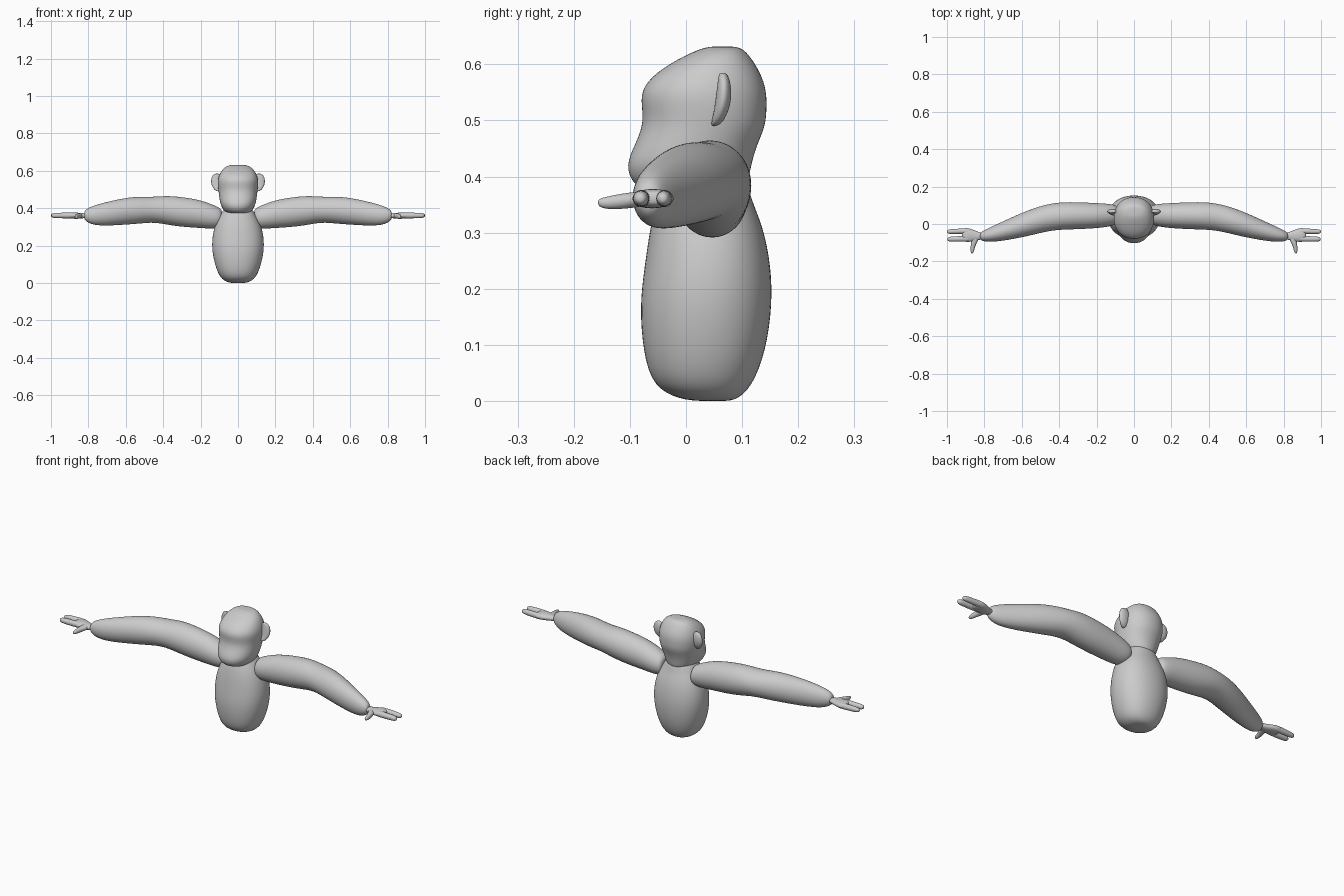
import bpy, math

grey = bpy.data.materials.new("plain grey")
grey.diffuse_color = (0.6, 0.6, 0.6, 1)


def loft(name, axis, rows, sides=16, power=2.2, mirror=False):
    """Skin rings along an axis; row = (position, min_a, max_a, min_b, max_b)."""
    verts, faces = [], []
    for p, a0, a1, b0, b1 in rows:
        for i in range(sides):
            t = 2 * math.pi * i / sides
            c, s = math.cos(t), math.sin(t)
            c = math.copysign(abs(c) ** (2 / power), c)
            s = math.copysign(abs(s) ** (2 / power), s)
            a = (a0 + a1) / 2 + c * (a1 - a0) / 2 * 1.02
            b = (b0 + b1) / 2 + s * (b1 - b0) / 2 * 1.02
            verts.append({"x": (p, a, b), "y": (a, p, b), "z": (a, b, p)}[axis])
    for r in range(len(rows) - 1):
        for i in range(sides):
            j = (i + 1) % sides
            faces.append((r * sides + i, r * sides + j,
                          (r + 1) * sides + j, (r + 1) * sides + i))
    faces.append(tuple(reversed(range(sides))))
    faces.append(tuple(range(len(verts) - sides, len(verts))))
    if (axis == "y") != (rows[-1][0] < rows[0][0]):   # keep normals outward
        faces = [f[::-1] for f in faces]
    me = bpy.data.meshes.new(name)
    me.from_pydata(verts, [], faces)
    me.materials.append(grey)
    me.polygons.foreach_set("use_smooth", [True] * len(me.polygons))
    ob = bpy.data.objects.new(name, me)
    bpy.context.collection.objects.link(ob)
    if mirror:
        m = ob.modifiers.new("mirror", "MIRROR")
        m.use_mirror_merge = False
    ob.modifiers.new("smooth", "SUBSURF").levels = 2
    ob.modifiers["smooth"].render_levels = 2
    return ob


def sym(rows):
    """Rows (z, half width, y min, y max) for a part centred on x."""
    return [(z, -w, w, y0, y1) for z, w, y0, y1 in rows]


# Torso
loft("body", "z", sym([
    (0.0, 0.02, 0.03, 0.07), (0.002, 0.055, -0.01, 0.09), (0.025, 0.095, -0.06, 0.118),
    (0.09, 0.122, -0.077, 0.143), (0.17, 0.139, -0.083, 0.154), (0.24, 0.139, -0.074, 0.152),
    (0.31, 0.124, -0.064, 0.138), (0.36, 0.098, -0.052, 0.116), (0.39, 0.078, -0.04, 0.11),
    (0.42, 0.06, -0.02, 0.09)]))

# Head with muzzle, brow and rounded crown
loft("head", "z", sym([
    (0.373, 0.03, -0.03, 0.07), (0.374, 0.058, -0.072, 0.1), (0.388, 0.078, -0.096, 0.111),
    (0.42, 0.094, -0.108, 0.116), (0.455, 0.1, -0.092, 0.126), (0.49, 0.104, -0.077, 0.142),
    (0.52, 0.108, -0.078, 0.144), (0.553, 0.109, -0.082, 0.144), (0.585, 0.098, -0.055, 0.133),
    (0.612, 0.08, -0.01, 0.116), (0.63, 0.052, 0.03, 0.1), (0.632, 0.02, 0.05, 0.08)]))

# Ears, thin discs leaning slightly back at the top
loft("ears", "z", [
    (0.49, 0.098, 0.112, 0.045, 0.055), (0.498, 0.09, 0.127, 0.045, 0.067),
    (0.52, 0.085, 0.142, 0.05, 0.078), (0.545, 0.085, 0.146, 0.053, 0.082),
    (0.568, 0.09, 0.142, 0.056, 0.08), (0.583, 0.097, 0.128, 0.058, 0.074),
    (0.585, 0.106, 0.118, 0.062, 0.069)], sides=10, power=2, mirror=True)

# Arms, sweeping forward to the wrists
loft("arms", "x", [
    (0.085, 0.02, 0.08, 0.32, 0.38), (0.092, 0.0, 0.1, 0.298, 0.4),
    (0.13, -0.014, 0.108, 0.289, 0.417), (0.2, -0.023, 0.112, 0.294, 0.444),
    (0.3, -0.028, 0.117, 0.3, 0.46), (0.38, -0.03, 0.117, 0.312, 0.467),
    (0.45, -0.036, 0.109, 0.325, 0.46), (0.52, -0.053, 0.09, 0.318, 0.463),
    (0.6, -0.072, 0.06, 0.312, 0.456), (0.7, -0.09, 0.014, 0.306, 0.434),
    (0.77, -0.097, -0.018, 0.309, 0.415), (0.81, -0.092, -0.038, 0.326, 0.397),
    (0.824, -0.082, -0.05, 0.345, 0.38)], power=2, mirror=True)

# Palms
loft("palms", "x", [
    (0.8, -0.08, -0.05, 0.35, 0.372), (0.825, -0.085, -0.045, 0.346, 0.373),
    (0.855, -0.093, -0.032, 0.343, 0.376), (0.885, -0.097, -0.021, 0.343, 0.379),
    (0.91, -0.095, -0.021, 0.346, 0.377), (0.92, -0.085, -0.03, 0.352, 0.37)],
    sides=12, mirror=True)

# Fingers
for name, y_root, y_tip, r, tip in (("outer_fingers", -0.037, -0.041, 0.015, 1.0),
                                    ("inner_fingers", -0.079, -0.081, 0.016, 0.998)):
    rows = []
    for t, k in ((0, 0.8), (0.15, 1), (0.5, 0.98), (0.85, 0.9), (0.96, 0.7), (1, 0.3)):
        y = y_root + (y_tip - y_root) * t
        rows.append((0.87 + (tip - 0.87) * t, y - r * k, y + r * k,
                     0.361 - 0.016 * k, 0.361 + 0.016 * k))
    loft(name, "x", rows, sides=10, power=2, mirror=True)

# Thumbs, pointing forward
loft("thumbs", "y", [
    (-0.06, 0.828, 0.862, 0.35, 0.372), (-0.085, 0.83, 0.87, 0.345, 0.374),
    (-0.11, 0.845, 0.873, 0.342, 0.371), (-0.135, 0.853, 0.875, 0.341, 0.366),
    (-0.152, 0.857, 0.873, 0.344, 0.362), (-0.157, 0.862, 0.869, 0.35, 0.358)],
    sides=10, power=2, mirror=True)
